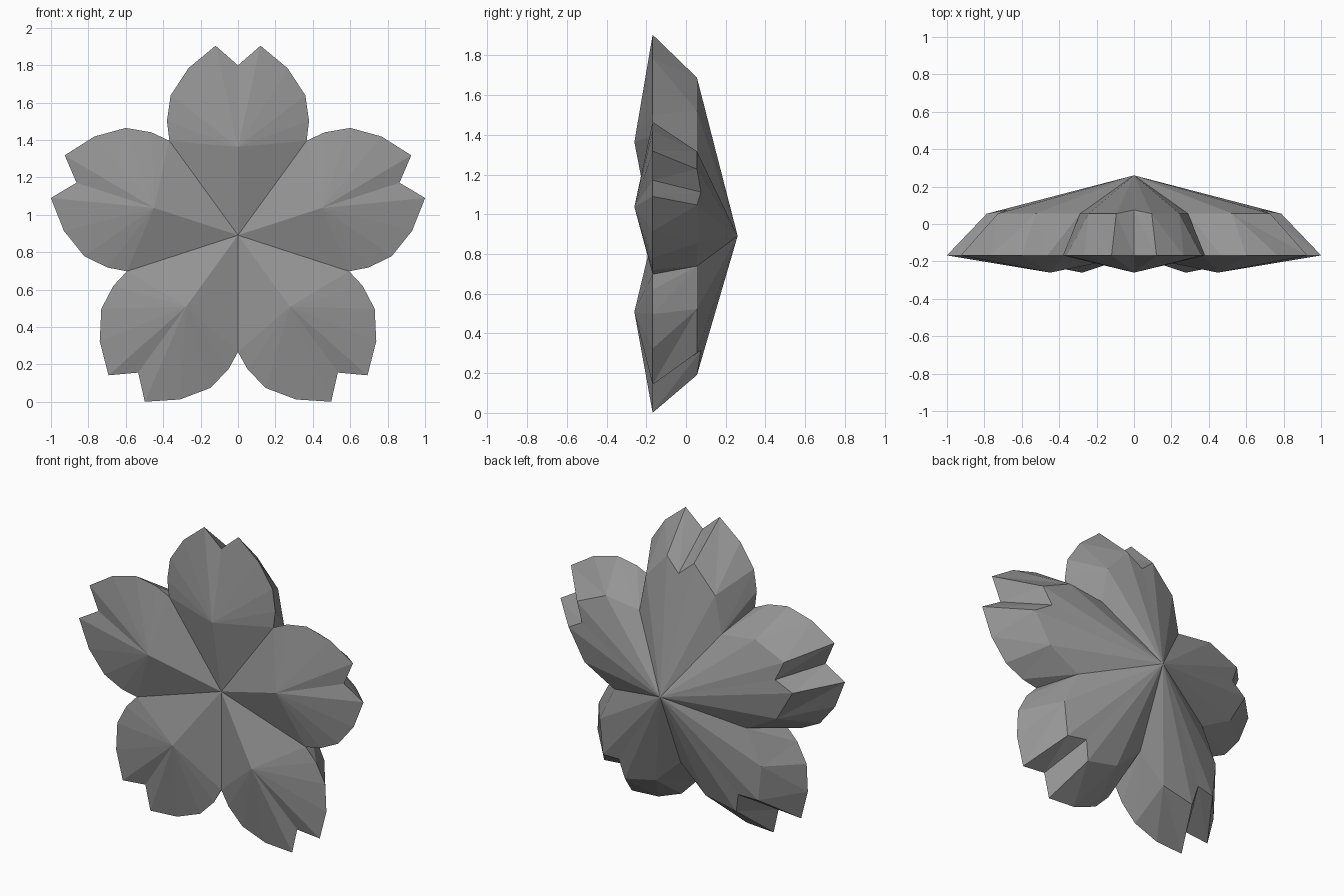
import bpy, bmesh, math

if "Cube" in bpy.data.objects:
    bpy.data.objects.remove(bpy.data.objects["Cube"])

CENTRE_Z = 0.891
RIM_Y, PEAK_Y, MID_Y, NOTCH_Y, BACK_Y = -0.168, -0.26, 0.055, 0.075, 0.26

# Half outline of one petal (sideways, outward), from valley to tip
VALLEY = (0.367, 0.505)
HALF = [(0.38, 0.611), (0.36, 0.748), (0.265, 0.893), (0.12, 1.013)]
PETAL = [VALLEY] + HALF + [(0, 0.908)] + [(-x, r) for x, r in reversed(HALF)]

# Coarser back shoulder of one petal (sideways, outward, depth)
SHOULDER = [(0.289, 0.397, MID_Y), (0.243, 0.632, MID_Y), (0.095, 0.797, MID_Y),
            (0, 0.714, NOTCH_Y), (-0.095, 0.797, MID_Y), (-0.243, 0.632, MID_Y)]
# Shoulder point that each outline point connects to (6 = next petal's first)
LINK = [0, 0, 1, 1, 2, 3, 4, 5, 5, 6]

bm = bmesh.new()


def vert(x, r, y, turn=0.0):
    c, s = math.cos(turn), math.sin(turn)
    return bm.verts.new((x * c - r * s, y, CENTRE_Z + x * s + r * c))


# Rim, back shoulder and raised front peak of each of the five petals
rim, mid, peaks = [], [], []
for i in range(5):
    turn = math.radians(72 * i)
    peaks.append(vert(0, 0.472, PEAK_Y, turn))
    rim += [vert(x, r, RIM_Y, turn) for x, r in PETAL]
    mid += [vert(x, r, y, turn) for x, r, y in SHOULDER]

front = vert(0, 0, RIM_Y)
back = vert(0, 0, BACK_Y)
n, m, total = len(PETAL), len(SHOULDER), len(rim)


def linked(k):
    return mid[(k // n * m + LINK[k % n]) % len(mid)]


for k in range(total):
    j = (k + 1) % total
    a, b = linked(k), linked(j)
    bm.faces.new((rim[k], rim[j], peaks[k // n]))        # petal front fan
    if a is b:
        bm.faces.new((rim[k], a, rim[j]))                # sloped side
    else:
        bm.faces.new((rim[k], a, b))
        bm.faces.new((rim[k], b, rim[j]))
        bm.faces.new((a, back, b))                       # back cone

# Front facets that run from the flower centre to each peak
for i, peak in enumerate(peaks):
    bm.faces.new((front, rim[i * n], peak))
    bm.faces.new((front, peak, rim[(i + 1) * n % total]))

bmesh.ops.recalc_face_normals(bm, faces=bm.faces)
mesh = bpy.data.meshes.new("blossom")
bm.to_mesh(mesh)
bm.free()

# Dark grey finish
grey = bpy.data.materials.new("dark_grey")
grey.diffuse_color = (0.3, 0.3, 0.3, 1)
grey.use_nodes = True
grey.node_tree.nodes["Principled BSDF"].inputs["Base Color"].default_value = grey.diffuse_color
mesh.materials.append(grey)
bpy.context.collection.objects.link(bpy.data.objects.new("blossom", mesh))
